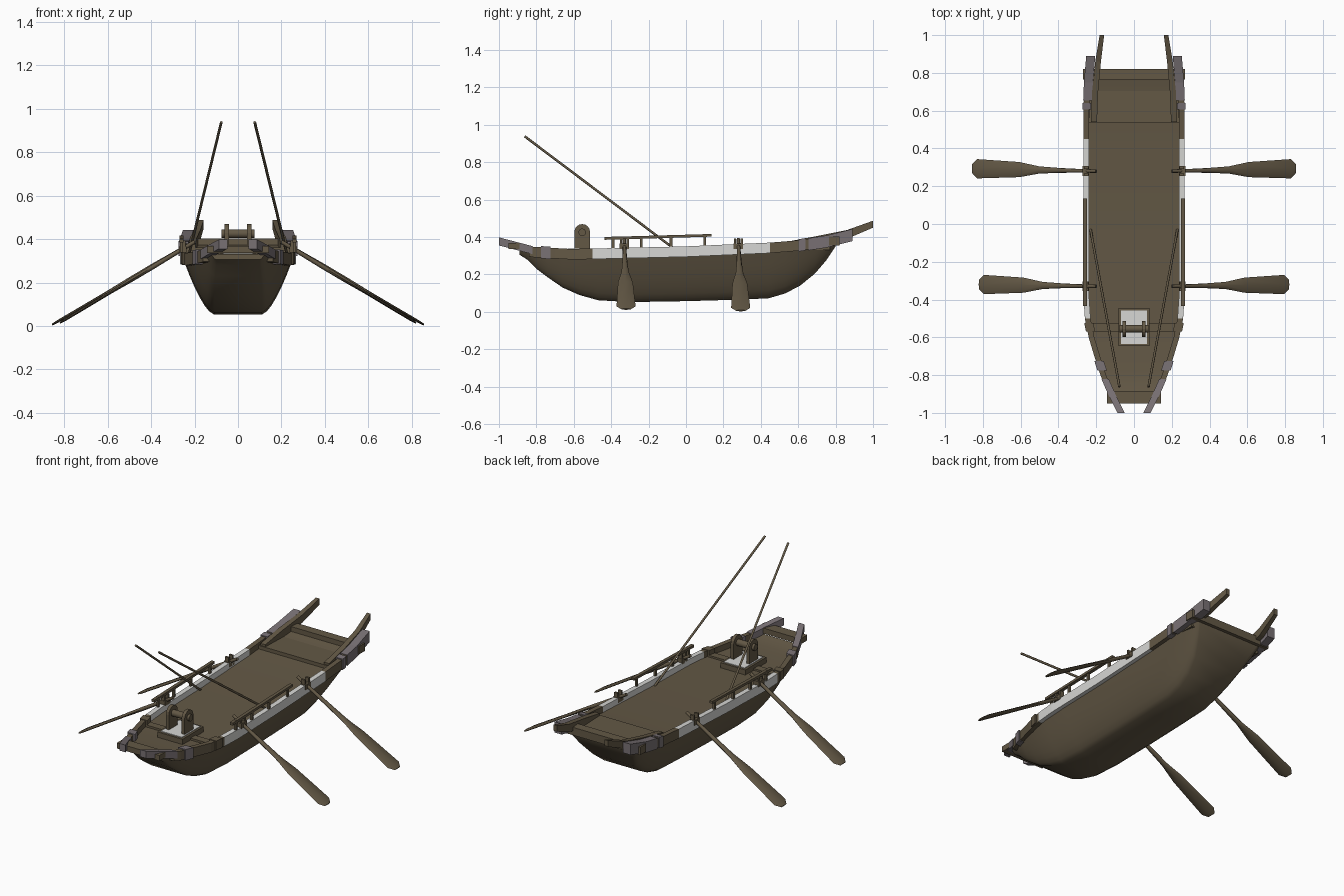
import bpy, bmesh, math
from mathutils import Vector

if "Cube" in bpy.data.objects:
    bpy.data.objects.remove(bpy.data.objects["Cube"])


def material(name, rgb):
    m = bpy.data.materials.new(name)
    m.diffuse_color = (*rgb, 1)
    m.use_nodes = True
    m.node_tree.nodes["Principled BSDF"].inputs["Base Color"].default_value = m.diffuse_color
    return m


WOOD = material("dark_wood", (0.125, 0.098, 0.060))
GREY = material("grey_fittings", (0.19, 0.165, 0.175))
WHITE = material("white_paint", (0.68, 0.68, 0.66))


def loft(name, rings, mat, smooth=None):
    """Skin closed rings of equal point count and cap both ends."""
    bm = bmesh.new()
    vr = [[bm.verts.new(p) for p in r] for r in rings]
    n = len(vr[0])
    for a, b in zip(vr, vr[1:]):
        for i in range(n):
            j = (i + 1) % n
            bm.faces.new((a[i], a[j], b[j], b[i]))
    bm.faces.new(vr[0])
    bm.faces.new(vr[-1])
    bmesh.ops.recalc_face_normals(bm, faces=bm.faces)
    me = bpy.data.meshes.new(name)
    bm.to_mesh(me)
    bm.free()
    me.materials.append(mat)
    ob = bpy.data.objects.new(name, me)
    bpy.context.collection.objects.link(ob)
    if smooth:
        bpy.ops.object.select_all(action='DESELECT')
        ob.select_set(True)
        bpy.context.view_layer.objects.active = ob
        bpy.ops.object.shade_smooth_by_angle(angle=math.radians(smooth))
    return ob


def box(name, x, y, z, mat):
    return loft(name, [[(x[0], v, z[0]), (x[1], v, z[0]), (x[1], v, z[1]), (x[0], v, z[1])] for v in y], mat)


def rod(name, a, b, radius, mat, n=8):
    a, b = Vector(a), Vector(b)
    u = (b - a).orthogonal().normalized()
    v = (b - a).normalized().cross(u)
    ang = [2 * math.pi * i / n for i in range(n)]
    return loft(name, [[p + radius * (u * math.cos(t) + v * math.sin(t)) for t in ang] for p in (a, b)], mat, 50)


def interp(table, y):
    for (a, p), (b, q) in zip(table, table[1:]):
        if y <= b:
            return p + (q - p) * (y - a) / (b - a)
    return table[-1][1]


def strip(name, s, stations, mat):
    """Rectangular timber on side s; stations are y, x in, x out, z bottom, z top."""
    return loft(name, [[(s * i, y, b), (s * o, y, b), (s * o, y, t), (s * i, y, t)]
                       for y, i, o, b, t in stations], mat)


# Gunwale top height and outer half-width along the boat
SHEER = [(-1, .395), (-.82, .348), (-.6, .335), (-.5, .338), (0, .35), (.45, .37), (.6, .382), (.75, .405), (.89, .44)]
BEAM = [(-1, .085), (-.9, .135), (-.8, .178), (-.7, .21), (-.6, .24), (-.5, .26), (-.38, .268), (.6, .268), (.75, .262), (.89, .25)]

# Hull: y, keel height, flat bottom half-width; its lid is the deck
rings = []
for y, keel, bw in [(-.89, .305, .10), (-.85, .28, .10), (-.8, .23, .105), (-.74, .185, .11), (-.66, .13, .11),
                    (-.57, .09, .11), (-.47, .062, .11), (-.3, .052, .11), (0, .057, .11), (.25, .064, .11),
                    (.44, .072, .11), (.53, .098, .112), (.61, .14, .12), (.69, .205, .14), (.75, .275, .17), (.80, .35, .20)]:
    top = interp(SHEER, y) - .036
    tw = interp(BEAM, y) - .016
    half = [(bw + (tw - bw) * u ** .65, keel + (top - keel) * u) for u in (0, .06, .16, .3, .48, .7, 1)]
    rings.append([(x, y, z) for x, z in half] + [(-x, y, z) for x, z in reversed(half)])
loft("hull", rings, WOOD, 50)


def gunwale(name, s, y0, y1, mat, width=.03, out=0.0, drop=.056, rise=0.0):
    ys = sorted({y0, y1} | {p[0] for p in SHEER + BEAM if y0 < p[0] < y1})
    strip(name, s, [(y, interp(BEAM, y) - width, interp(BEAM, y) + out,
                     interp(SHEER, y) - drop, interp(SHEER, y) + rise) for y in ys], mat)


for s, side in ((1, "right"), (-1, "left")):
    # Gunwale sections
    gunwale(side + "_gunwale_bow", s, -.84, -.5, WOOD)
    gunwale(side + "_gunwale_white", s, -.5, .45, WHITE)
    gunwale(side + "_gunwale_stern", s, .45, .66, WOOD)
    gunwale(side + "_bow_tip", s, -1, -.82, GREY, .036, .003, .04, .003)
    gunwale(side + "_bow_clamp", s, -.775, -.725, GREY, .042, .008, .06, .006)
    gunwale(side + "_bow_bracket", s, -.57, -.525, WOOD, .04, .008, .052, .004)
    gunwale(side + "_stern_clamp", s, .605, .64, GREY, .04, .006, .06, .006)
    gunwale(side + "_stern_cheek", s, .655, .89, GREY, .045, .003, .062, .003)

    # Upswept stern horns
    strip(side + "_stern_horn", s, [(.54, .196, .228, .33, .375), (.70, .19, .222, .35, .405),
                                    (.86, .175, .205, .39, .437), (1.0, .158, .182, .45, .487)], WOOD)

    # Low handrail on four posts
    strip(side + "_handrail", s, [(-.435, .25, .27, .385, .400), (.135, .25, .27, .402, .416)], WOOD)
    for i, y in enumerate((-.39, -.24, -.08, .10)):
        box(f"{side}_handrail_post_{i}", (s * .253, s * .266), (y - .007, y + .007), (.325, .402), WOOD)

    # Oars: fraction along length, half-width, half-thickness
    for tag, y, tip in (("front", -.33, Vector((.82, -.32, .014))), ("rear", .28, Vector((.856, .293, .006)))):
        start = Vector((.20, y, .388))
        axis = (tip - start).normalized()
        nrm = Vector((-axis.z, 0, axis.x))
        oar = []
        for f, w, t in [(0, .009, .009), (.15, .010, .010), (.30, .013, .011), (.46, .019, .010),
                        (.62, .040, .007), (.96, .051, .006), (1, .026, .004)]:
            c = start.lerp(tip, f)
            ring = [c + Vector((0, w * math.cos(a), 0)) + nrm * t * math.sin(a)
                    for a in (math.pi * k / 4 for k in range(8))]
            oar.append([(s * p.x, p.y, p.z) for p in ring])
        loft(f"{side}_{tag}_oar", oar, WOOD, 50)
        # Oarlock pins and base
        for d in (-.018, .018):
            box(f"{side}_{tag}_oarlock_pin", (s * .242, s * .266), (y + d - .006, y + d + .006), (.335, .393), WOOD)
        box(f"{side}_{tag}_oarlock_base", (s * .238, s * .272), (y - .026, y + .026), (.335, .366), WOOD)

    # Leaning poles
    rod(side + "_pole", (s * .23, -.03, .312), (s * .077, -.862, .938), .0065, WOOD)

    # Winch cheeks: round-topped plates
    prof = [(-.597, .335), (-.513, .335)] + [(-.555 + .042 * math.cos(a), .427 + .042 * math.sin(a))
                                             for a in (math.pi * k / 8 for k in range(9))]
    loft(side + "_winch_cheek", [[(s * x, y, z) for y, z in prof] for x in (.042, .062)], WOOD)

# Cross beams
box("bow_beam", (-.142, .142), (-.95, -.885), (.335, .368), WOOD)
box("bow_thwart", (-.25, .25), (-.57, -.525), (.285, .312), WOOD)
box("stern_step", (-.24, .24), (.535, .565), (.32, .362), WOOD)
box("stern_deck", (-.235, .235), (.56, .77), (.33, .362), WOOD)
box("stern_beam", (-.27, .27), (.765, .82), (.355, .402), WOOD)

# Winch base, painted top and drum
box("winch_base", (-.083, .083), (-.647, -.445), (.295, .334), WOOD)
box("winch_plate", (-.07, .07), (-.634, -.458), (.333, .338), WHITE)
rod("winch_drum", (-.076, -.555, .425), (.076, -.555, .425), .02, WOOD, 12)
